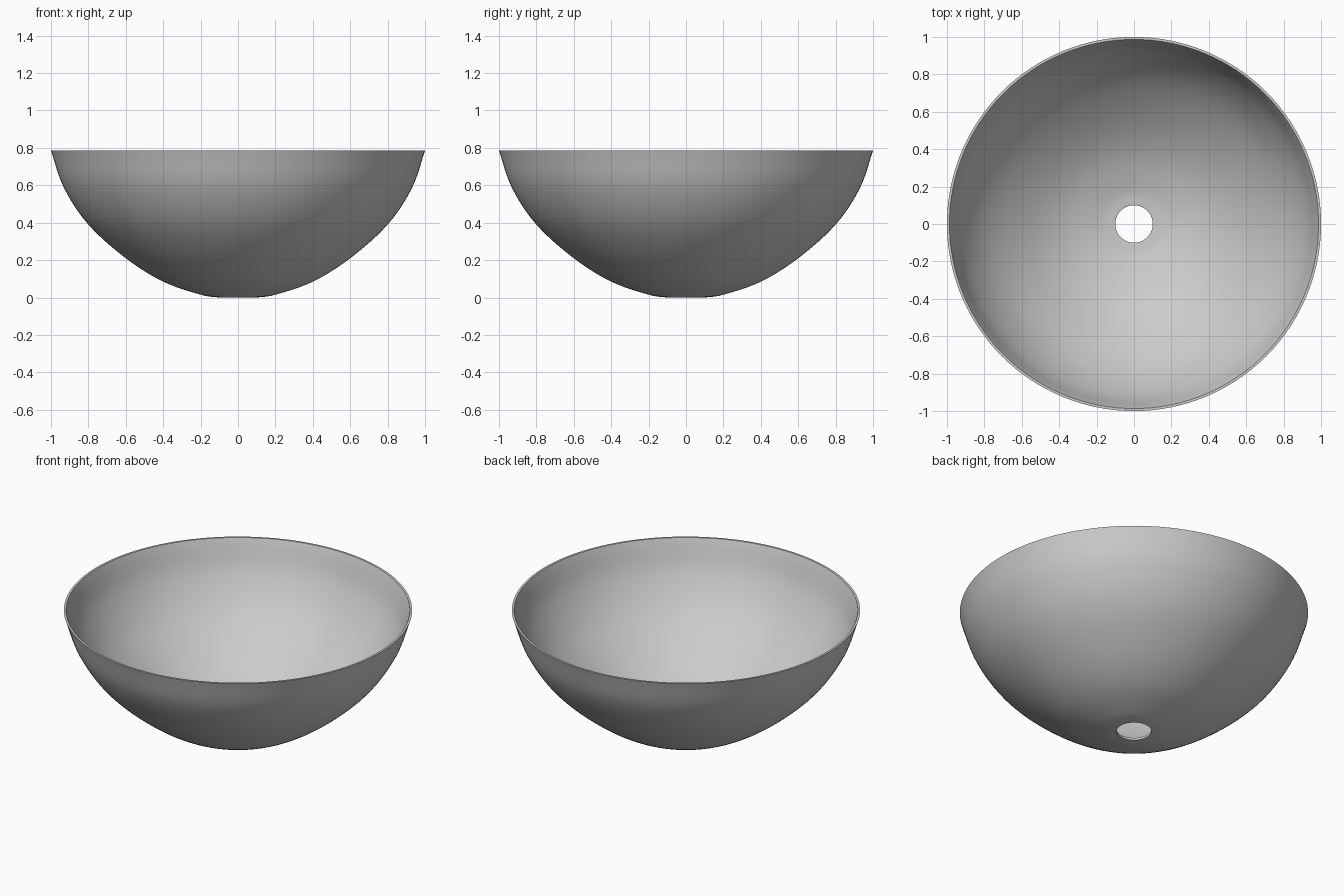
import bpy, bmesh, math
from mathutils import Vector

if "Cube" in bpy.data.objects:
    bpy.data.objects.remove(bpy.data.objects["Cube"])

# Outer profile control points (radius, height), hole edge to rim
KEYS = [(0.10, 0.005), (0.20, 0.02), (0.40, 0.09), (0.60, 0.215),
        (0.80, 0.395), (0.93, 0.59), (1.0, 0.79)]
WALL, SIDES, SUB = 0.014, 128, 6


def spline(pts, sub):
    """Smooth curve through the points."""
    p = [Vector(q) for q in pts]
    p = [2 * p[0] - p[1]] + p + [2 * p[-1] - p[-2]]
    out = []
    for i in range(1, len(p) - 2):
        a, b, c, d = p[i - 1:i + 3]
        for k in range(sub):
            t = k / sub
            out.append(0.5 * (2 * b + (c - a) * t + (2 * a - 5 * b + 4 * c - d) * t**2
                              + (3 * b - a - 3 * c + d) * t**3))
    return out + [p[-2]]


# Bowl wall: outer curve and its inward offset, closed at rim and hole
outer = spline(KEYS, SUB)
outer = [Vector((v.x, max(v.y - 0.005, 0))) for v in outer]
outer[-1].y = 0.785
inner = []
for i, v in enumerate(outer):
    t = (outer[min(i + 1, len(outer) - 1)] - outer[max(i - 1, 0)]).normalized()
    inner.append(v + Vector((-t.y, t.x)) * WALL)
inner[0].x = outer[0].x
inner[-1].y = outer[-1].y
profile = outer + inner[::-1]

bm = bmesh.new()
rings = []
for v in profile:
    rings.append([bm.verts.new((v.x * math.cos(a), v.x * math.sin(a), v.y))
                  for a in (2 * math.pi * s / SIDES for s in range(SIDES))])
for i, ring in enumerate(rings):
    nxt = rings[(i + 1) % len(rings)]
    for s in range(SIDES):
        n = (s + 1) % SIDES
        bm.faces.new((ring[s], ring[n], nxt[n], nxt[s]))
bmesh.ops.recalc_face_normals(bm, faces=bm.faces)
mesh = bpy.data.meshes.new("bowl_shade")
bm.to_mesh(mesh)
bm.free()
bowl = bpy.data.objects.new("bowl_shade", mesh)
bpy.context.collection.objects.link(bowl)
bpy.context.view_layer.objects.active = bowl
bowl.select_set(True)
bpy.ops.object.shade_smooth_by_angle(angle=math.radians(35))
